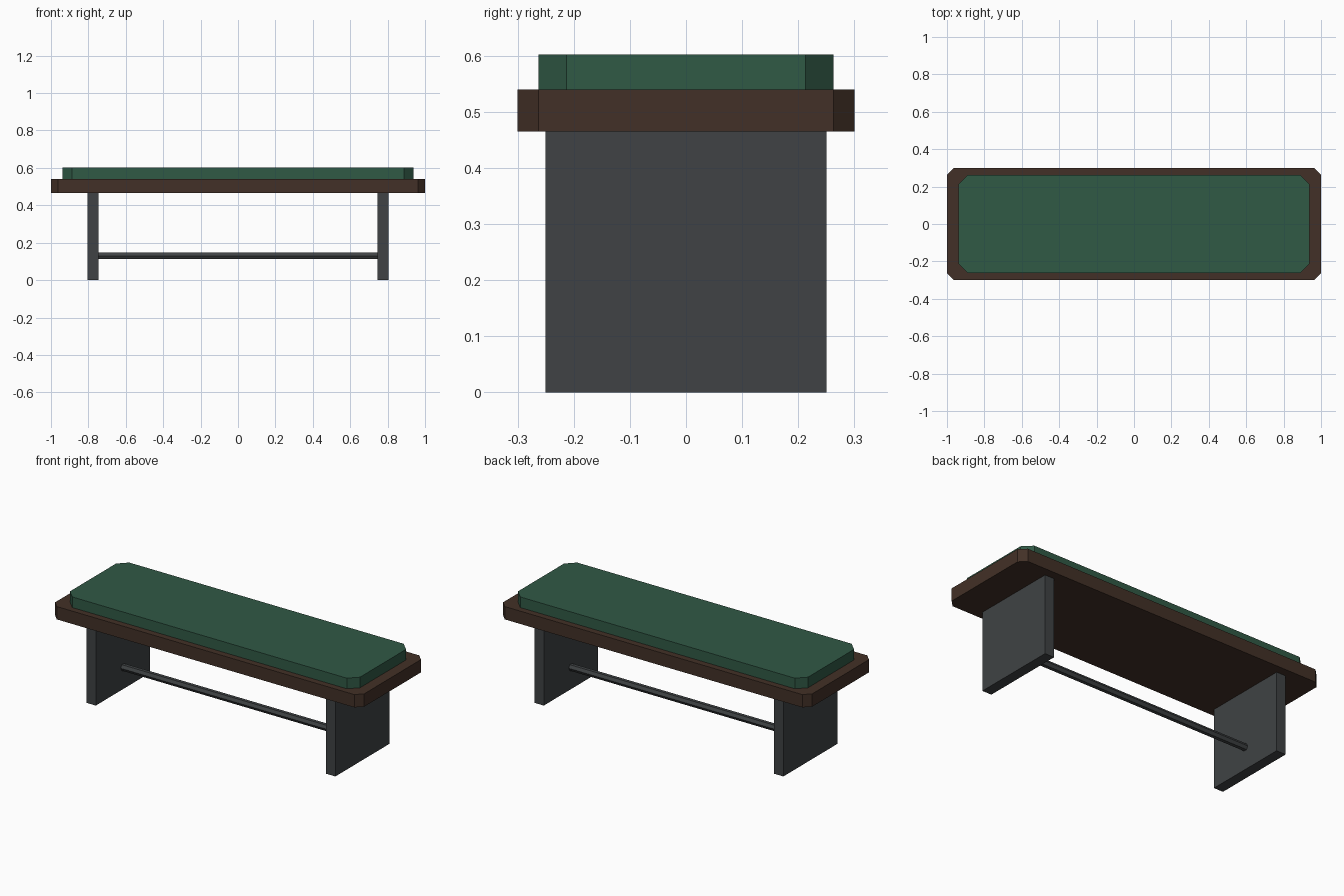
import bpy, bmesh, math
from mathutils import Matrix

if "Cube" in bpy.data.objects:
    bpy.data.objects.remove(bpy.data.objects["Cube"])


def material(name, rgb):
    m = bpy.data.materials.new(name)
    m.diffuse_color = (*rgb, 1)
    m.use_nodes = True
    m.node_tree.nodes["Principled BSDF"].inputs["Base Color"].default_value = m.diffuse_color
    return m


def block(name, lo, hi, mat, chamfer=0):
    """Box between two corners, optionally with its vertical edges chamfered."""
    bm = bmesh.new()
    bmesh.ops.create_cube(bm, size=1)
    for v in bm.verts:
        v.co = [lo[i] + (v.co[i] + 0.5) * (hi[i] - lo[i]) for i in range(3)]
    if chamfer:
        upright = [e for e in bm.edges if abs(e.verts[0].co.z - e.verts[1].co.z) > 1e-4]
        bmesh.ops.bevel(bm, geom=upright, offset=chamfer, offset_type='OFFSET',
                        segments=1, affect='EDGES')
    return finish(name, bm, mat)


def finish(name, bm, mat):
    mesh = bpy.data.meshes.new(name)
    bm.to_mesh(mesh)
    bm.free()
    mesh.materials.append(mat)
    ob = bpy.data.objects.new(name, mesh)
    bpy.context.collection.objects.link(ob)
    return ob


wood = material("dark_wood", (0.055, 0.03, 0.02))
fabric = material("green_fabric", (0.03, 0.10, 0.06))
metal = material("dark_metal", (0.05, 0.055, 0.058))

# Seat board and cushion
block("seat_board", (-1, -0.3, 0.465), (1, 0.3, 0.54), wood, 0.0375)
block("cushion", (-0.938, -0.263, 0.54), (0.938, 0.263, 0.602), fabric, 0.05)

# Slab legs
for side, x in (("left", -0.775), ("right", 0.775)):
    block(side + "_leg", (x - 0.03, -0.25, 0), (x + 0.03, 0.25, 0.465), metal)

# Six-sided stretcher bar between the legs
bm = bmesh.new()
bmesh.ops.create_cone(bm, cap_ends=True, segments=6, radius1=0.02, radius2=0.02, depth=1.5,
                      matrix=Matrix.Translation((0, 0, 0.13)) @ Matrix.Rotation(math.pi / 2, 4, 'Y')
                      )
finish("stretcher", bm, metal)
